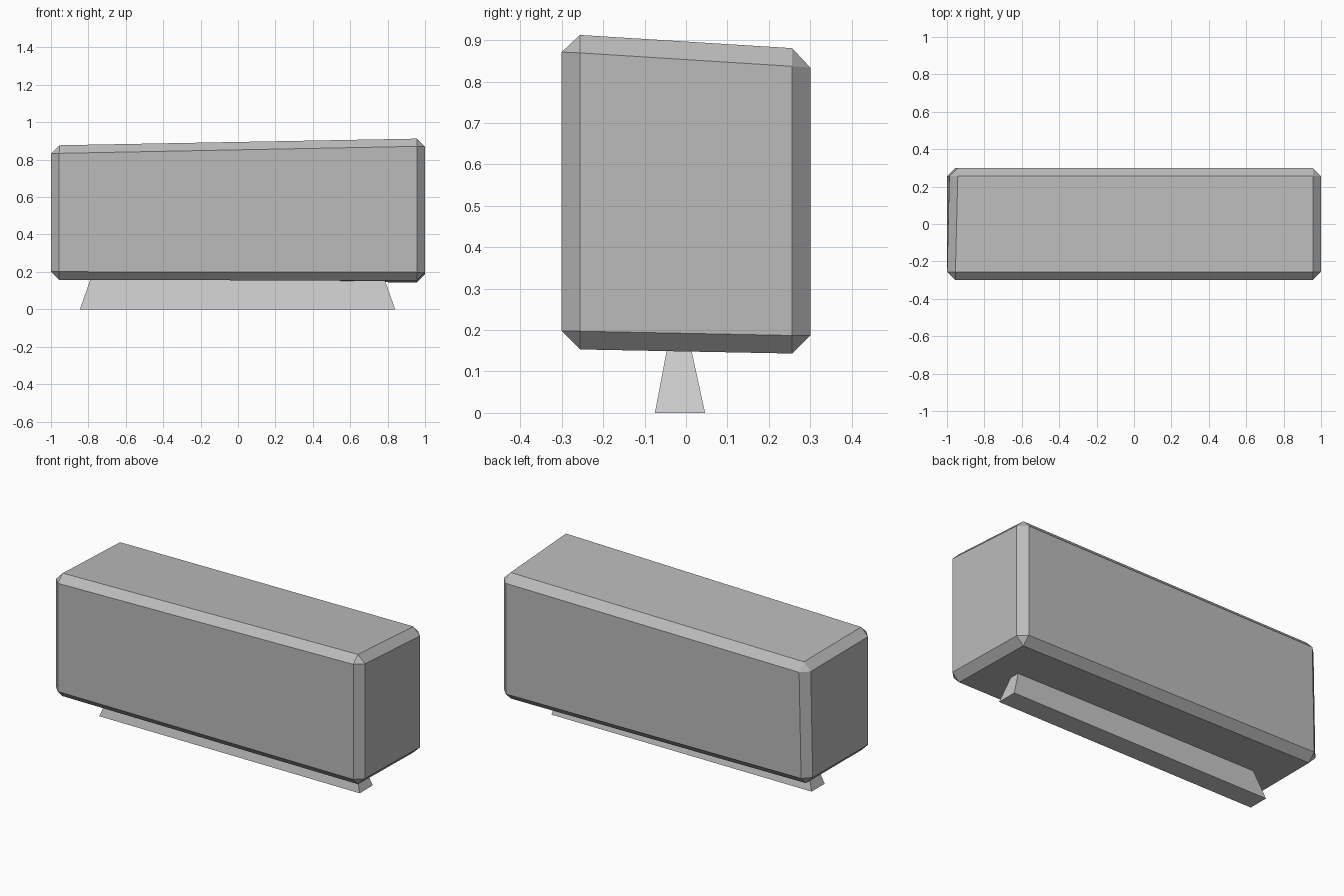
import bpy
import bmesh

if "Cube" in bpy.data.objects:
    bpy.data.objects.remove(bpy.data.objects["Cube"], do_unlink=True)


def make_material(name, value):
    mat = bpy.data.materials.new(name)
    mat.use_nodes = True
    colour = (value, value, value, 1)
    mat.diffuse_color = colour
    mat.node_tree.nodes["Principled BSDF"].inputs["Base Color"].default_value = colour
    return mat


def make_block(name, bottom, top, material, bevel=0):
    """Closed block from two four-point rings, with an optional chamfer."""
    bm = bmesh.new()
    low = [bm.verts.new(p) for p in bottom]
    high = [bm.verts.new(p) for p in top]
    bm.faces.new(low[::-1])
    bm.faces.new(high)
    for i in range(4):
        j = (i + 1) % 4
        bm.faces.new((low[i], low[j], high[j], high[i]))
    if bevel:
        bmesh.ops.bevel(bm, geom=bm.edges[:], offset=bevel, offset_type='OFFSET',
                        segments=1, profile=0.5, affect='EDGES')
    bmesh.ops.recalc_face_normals(bm, faces=bm.faces[:])
    mesh = bpy.data.meshes.new(name)
    bm.to_mesh(mesh)
    bm.free()
    mesh.materials.append(material)
    obj = bpy.data.objects.new(name, mesh)
    bpy.context.collection.objects.link(obj)
    return obj


def rectangle(x0, x1, y0, y1, z):
    return [(x0, y0, z), (x1, y0, z), (x1, y1, z), (x0, y1, z)]


body_grey = make_material("body grey", 0.5)
foot_grey = make_material("light foot grey", 0.6)

# Chamfered body with slightly uneven corners
make_block("body",
           [(-1, -0.3, 0.157), (1, -0.3, 0.154), (1, 0.3, 0.142), (-1, 0.3, 0.16)],
           [(-1, -0.3, 0.877), (1, -0.3, 0.916), (1, 0.3, 0.878), (-0.985, 0.3, 0.864)],
           body_grey, bevel=0.044)

# Tapered foot rail under the body
make_block("foot_rail",
           rectangle(-0.845, 0.84, -0.075, 0.046, 0),
           rectangle(-0.785, 0.78, -0.043, 0.009, 0.17),
           foot_grey)
